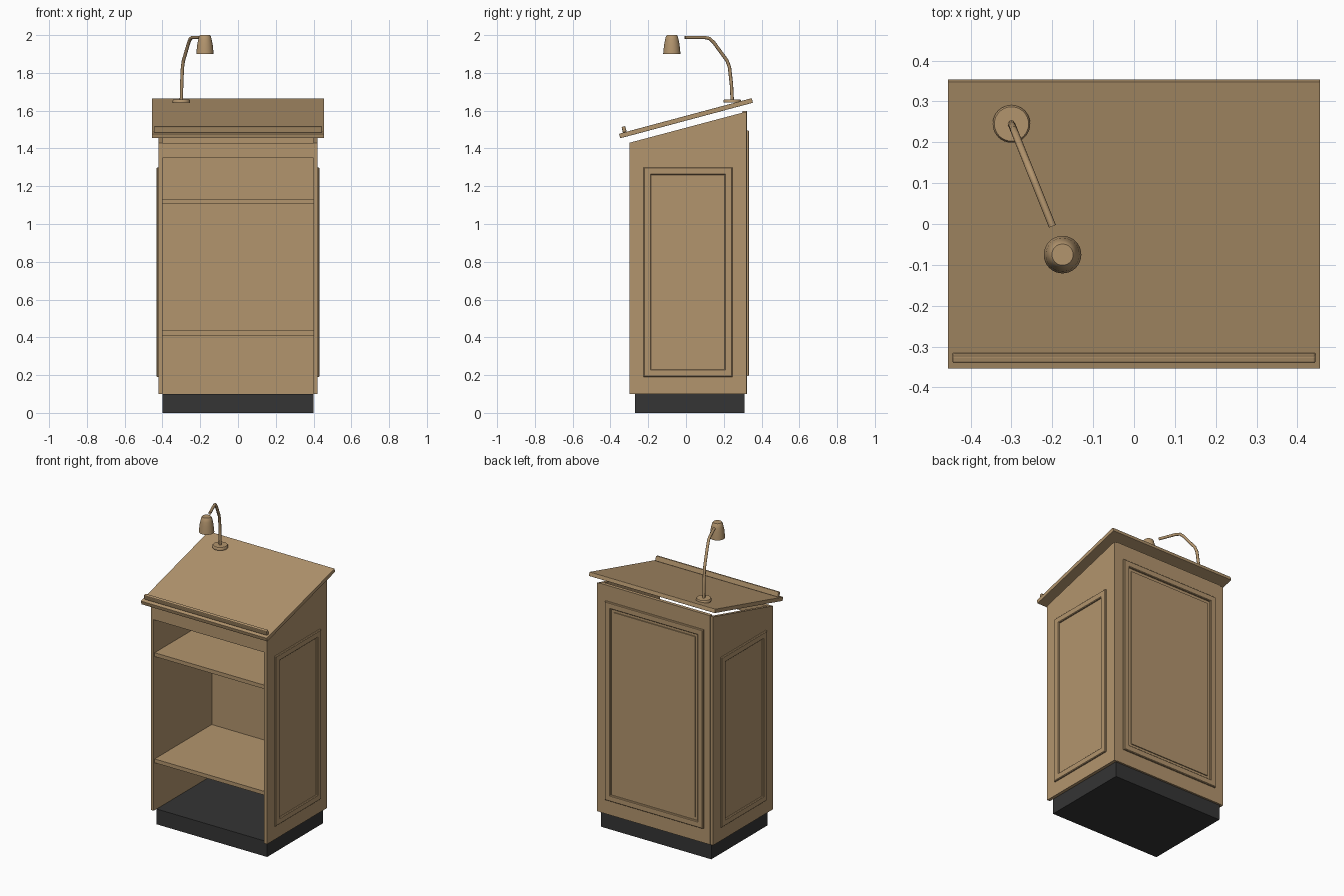
import bpy, bmesh, math
from mathutils import Matrix, Vector

if "Cube" in bpy.data.objects:
    bpy.data.objects.remove(bpy.data.objects["Cube"])


def material(name, rgb):
    m = bpy.data.materials.new(name)
    m.diffuse_color = (*rgb, 1)
    m.use_nodes = True
    m.node_tree.nodes["Principled BSDF"].inputs["Base Color"].default_value = m.diffuse_color
    return m


WOOD = material("light_wood", (0.45, 0.30, 0.155))
DARK = material("dark_plinth", (0.035, 0.035, 0.035))
TILT = math.radians(15)


def make(name, bm, mat=WOOD, smooth=False):
    bmesh.ops.recalc_face_normals(bm, faces=bm.faces)
    me = bpy.data.meshes.new(name)
    bm.to_mesh(me)
    bm.free()
    me.materials.append(mat)
    ob = bpy.data.objects.new(name, me)
    bpy.context.collection.objects.link(ob)
    if smooth:
        bpy.ops.object.select_all(action='DESELECT')
        ob.select_set(True)
        bpy.context.view_layer.objects.active = ob
        bpy.ops.object.shade_smooth_by_angle(angle=math.radians(35))
    return ob


def box(name, lo, hi, mat=WOOD, bevel=0.0, matrix=None):
    bm = bmesh.new()
    bmesh.ops.create_cube(bm, size=1)
    for v in bm.verts:
        v.co = [l + (c + 0.5) * (h - l) for c, l, h in zip(v.co, lo, hi)]
    if bevel:
        bmesh.ops.bevel(bm, geom=bm.edges[:], offset=bevel, segments=2,
                        affect='EDGES', profile=0.5)
    if matrix:
        bm.transform(matrix)
    return make(name, bm, mat)


def prism_x(name, yz, x0, x1):
    bm = bmesh.new()
    f = bm.faces.new([bm.verts.new((x0, y, z)) for y, z in yz])
    g = bmesh.ops.extrude_face_region(bm, geom=[f])
    bmesh.ops.translate(bm, vec=(x1 - x0, 0, 0),
                        verts=[v for v in g['geom'] if isinstance(v, bmesh.types.BMVert)])
    return make(name, bm)


def moulding(name, w, h, width, depth, matrix):
    """Rectangular frame: profile (inset, height) swept round a w x h rectangle."""
    c = 0.004
    prof = [(0, 0), (0, depth - c), (c, depth), (width - c, depth), (width, depth - c), (width, 0)]
    bm = bmesh.new()
    rings = [[bm.verts.new((sx * (w / 2 - i), sy * (h / 2 - i), d))
              for sx, sy in ((-1, -1), (1, -1), (1, 1), (-1, 1))] for i, d in prof]
    for a, b in zip(rings, rings[1:]):
        for k in range(4):
            bm.faces.new((a[k], a[(k + 1) % 4], b[(k + 1) % 4], b[k]))
    bm.transform(matrix)
    return make(name, bm)


def lathe(name, prof, loc, n=32):
    bm = bmesh.new()
    vs = [bm.verts.new((r, 0, z)) for r, z in prof]
    es = [bm.edges.new(p) for p in zip(vs, vs[1:])]
    bmesh.ops.spin(bm, geom=vs + es, axis=(0, 0, 1), cent=(0, 0, 0),
                   angle=math.tau, steps=n)
    bmesh.ops.remove_doubles(bm, verts=bm.verts, dist=1e-5)
    bm.transform(Matrix.Translation(loc))
    return make(name, bm, smooth=True)


# Plinth and carcass
box("plinth", (-0.40, -0.27, 0), (0.40, 0.31, 0.10), DARK)
side = [(-0.30, 0.10), (0.32, 0.10), (0.32, 1.595), (-0.30, 1.43)]
for s, n in ((-1, "left"), (1, "right")):
    prism_x(n + "_side", side, s * 0.40, s * 0.42)
    # Side moulding frame, facing outward
    face = Matrix(((0, 0, s, s * 0.42), (1, 0, 0, 0.01), (0, 1, 0, 0.745), (0, 0, 0, 1)))
    moulding(n + "_side_moulding", 0.47, 1.11, 0.04, 0.011, face)
box("back_panel", (-0.40, 0.30, 0.10), (0.40, 0.322, 1.598))
box("front_rail", (-0.40, -0.30, 1.35), (0.40, -0.28, 1.43))
for n, z in (("lower_shelf", 0.41), ("upper_shelf", 1.105)):
    box(n, (-0.40, -0.29, z), (0.40, 0.30, z + 0.025))

# Back moulding frame with raised field
back = Matrix(((1, 0, 0, 0), (0, 0, 1, 0.322), (0, 1, 0, 0.845), (0, 0, 0, 1)))
moulding("back_moulding", 0.71, 1.30, 0.04, 0.012, back)
box("back_field", (-0.295, 0.32, 0.255), (0.295, 0.328, 1.435))

# Sloping reading top with book stop
tilt = Matrix.Translation((0, 0, 1.56)) @ Matrix.Rotation(TILT, 4, 'X')
box("reading_top", (-0.456, -0.3635, -0.0125), (0.456, 0.3635, 0.0125), bevel=0.002, matrix=tilt)
box("book_stop", (-0.445, -0.342, 0.0115), (0.445, -0.322, 0.044), bevel=0.005, matrix=tilt)

# Lamp foot, bent stem and shade
lathe("lamp_foot", [(0, 0), (0.046, 0), (0.046, 0.012), (0.042, 0.018), (0, 0.018)],
      (-0.30, 0.245, 1.642))
cu = bpy.data.curves.new("lamp_stem", 'CURVE')
cu.dimensions = '3D'
cu.bevel_depth = 0.009
cu.bevel_resolution = 3
cu.use_fill_caps = True
path = [(0, 1.65), (0.005, 1.74), (0.016, 1.83), (0.03, 1.865), (0.105, 1.96),
        (0.13, 1.982), (0.16, 1.988), (0.27, 1.988)]
sp = cu.splines.new('POLY')
sp.points.add(len(path) - 1)
d = Vector((0.1, -0.25)).normalized()
for p, (t, z) in zip(sp.points, path):
    p.co = (-0.30 + d.x * t, 0.245 + d.y * t, z, 1)
cu.materials.append(WOOD)
bpy.context.collection.objects.link(bpy.data.objects.new("lamp_stem", cu))
lathe("lamp_shade", [(0, 0.10), (0.026, 0.10), (0.031, 0.094), (0.036, 0.075), (0.041, 0.05),
                     (0.046, 0), (0.043, 0), (0.038, 0.05), (0.029, 0.088), (0, 0.092)],
      (-0.175, -0.075, 1.90))
